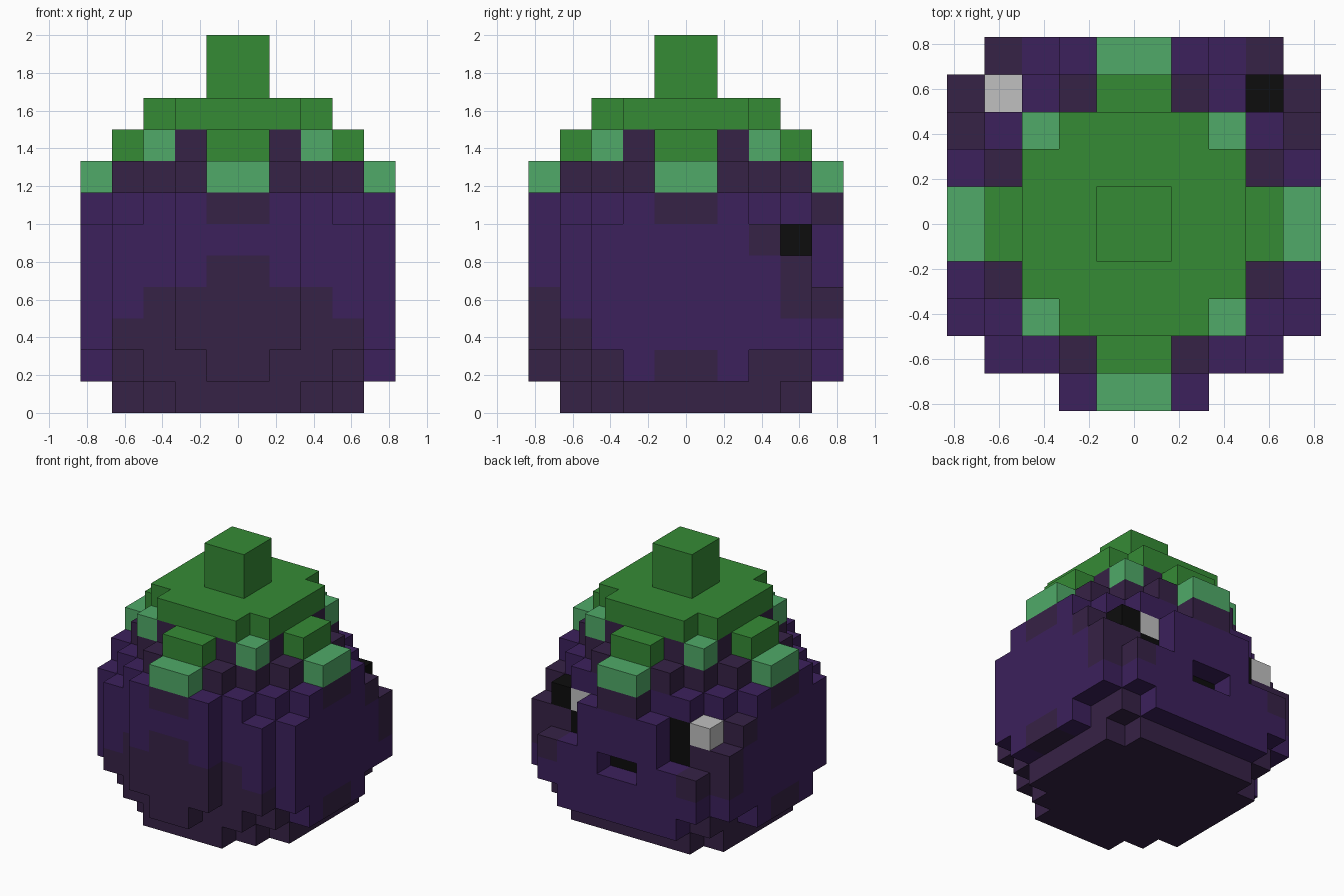
import bpy
import bmesh
from mathutils import Vector

if "Cube" in bpy.data.objects:
    bpy.data.objects.remove(bpy.data.objects["Cube"], do_unlink=True)

UNIT = 1 / 6  # edge of one block


def make_material(name, rgb):
    mat = bpy.data.materials.new(name)
    mat.use_nodes = True
    color = (*rgb, 1)
    mat.diffuse_color = color
    bsdf = next(n for n in mat.node_tree.nodes if n.type == "BSDF_PRINCIPLED")
    bsdf.inputs["Base Color"].default_value = color
    return mat


MATERIALS = {
    "purple": make_material("purple", (.045, .015, .107)),
    "dark": make_material("dark purple", (.037, .016, .061)),
    "green": make_material("leaf green", (.036, .258, .036)),
    "light": make_material("light green", (.080, .402, .138)),
    "white": make_material("pale grey", (.53, .53, .53)),
    "black": make_material("black", (.004, .004, .004)),
}

blocks = {}  # (x, y, z) -> (part, colour)


def half(i):
    """Distance of a block from the middle, the same on both sides."""
    return i if i >= 0 else -1 - i


def fill(part, colour, xs, ys, zs):
    for x in xs:
        for y in ys:
            for z in zs:
                blocks[x, y, z] = (part, colour)


def span(n):
    return range(-n, n)


def body_colour(a, y, z):
    """Dark belly, base and crown, with a few dark accents round the face."""
    if z in (0, 7, 8):
        return "dark"
    if z == 1:
        dark = y < 4 and (a < 4 or half(y) == 0)
    elif z == 2:
        dark = y <= -4
    elif z == 3:
        dark = (y <= -4 and a < 3) or (a, y) in ((3, 4), (4, 3))
    elif z == 4:
        dark = (a == 0 and y == -5) or (y == 3 and a >= 3)
    elif z == 5:
        dark = a == 4 and y == 2
    else:
        dark = {a, half(y)} == {0, 4} or (a == 4 and y == 2)
    return "dark" if dark else "purple"


# Body: half width of each row, front to back, for each layer from the base
LAYERS = ["0234444430", "1345555443", "2455555554", "2455555554", "2455555552",
          "2455555542", "2345555431", "0234444320", "0033333300"]
for z, rows in enumerate(LAYERS):
    for y, width in zip(span(5), rows):
        for x in span(int(width)):
            blocks[x, y, z] = ("body", body_colour(half(x), y, z))

# Leaves: a cap, four long leaves with pale tips and four corner tips
for part, reach, z, colour in (("leaves", 3, 8, "green"), ("leaf_tips", 4, 7, "light")):
    for end in (reach, -1 - reach):
        fill(part, colour, span(1), [end], [z])
        fill(part, colour, [end], span(1), [z])
fill("leaf_tips", "light", (-3, 2), (-3, 2), [8])
fill("leaves", "green", span(3), span(2), [9])
fill("leaves", "green", span(2), span(3), [9])
fill("stem", "green", span(1), span(1), (10, 11))

# Eyes: three blocks each, with the highlight on the same side
for x, y, z in ((2, 3, 4), (3, 3, 5), (-3, 3, 4), (-3, 3, 5)):
    blocks[x, y, z] = ("eyes", "black")
for x in (2, -4):
    blocks[x, 3, 5] = ("eye_highlights", "white")

# Mouth: a slot one block deep
for x in span(1):
    del blocks[x, 4, 3]
    blocks[x, 3, 3] = ("mouth", "black")

AXES = [Vector(v) for v in ((1, 0, 0), (0, 1, 0), (0, 0, 1))]


def build_part(part):
    """Make one mesh from the open sides of the blocks of a part."""
    colours = sorted({c for p, c in blocks.values() if p == part})
    bm = bmesh.new()
    for pos, (owner, colour) in blocks.items():
        if owner != part:
            continue
        centre = Vector(pos) + Vector((.5, .5, .5))
        for i in range(3):
            for sign in (1, -1):
                normal = AXES[i] * sign
                if tuple(int(c) for c in Vector(pos) + normal) in blocks:
                    continue
                u = AXES[(i + 1) % 3] / 2
                v = AXES[(i + 2) % 3] / 2 * sign
                mid = centre + normal / 2
                corners = (mid - u - v, mid + u - v, mid + u + v, mid - u + v)
                face = bm.faces.new([bm.verts.new(c * UNIT) for c in corners])
                face.material_index = colours.index(colour)
    bmesh.ops.remove_doubles(bm, verts=bm.verts, dist=UNIT / 100)
    mesh = bpy.data.meshes.new(part)
    bm.to_mesh(mesh)
    bm.free()
    for colour in colours:
        mesh.materials.append(MATERIALS[colour])
    bpy.context.collection.objects.link(bpy.data.objects.new(part, mesh))


for name in ("body", "leaves", "leaf_tips", "stem", "eyes", "eye_highlights", "mouth"):
    build_part(name)
